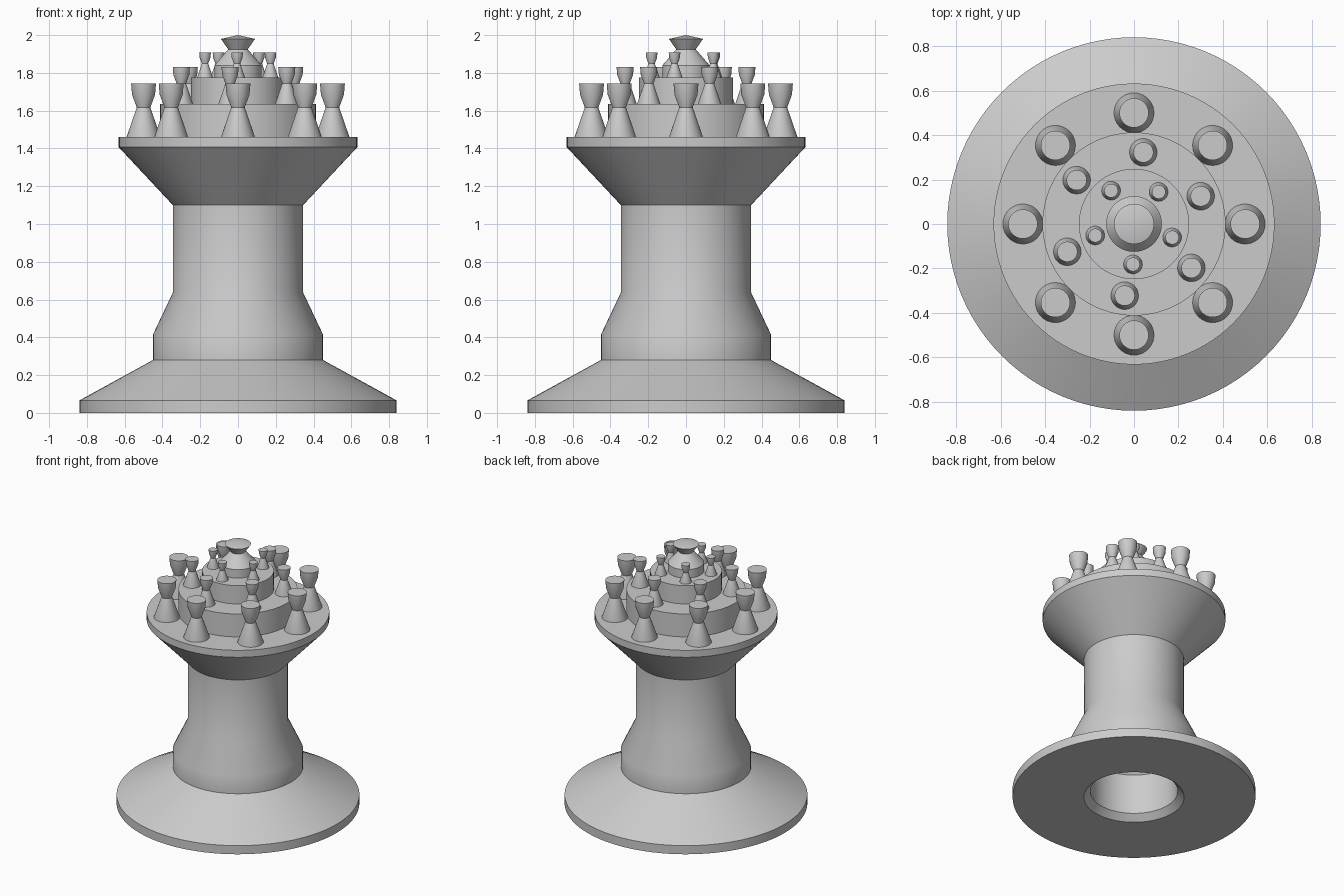
import bpy, bmesh, math
from mathutils import Matrix

cube = bpy.data.objects.get("Cube")
if cube:
    bpy.data.objects.remove(cube, do_unlink=True)

grey = bpy.data.materials.new("plain grey")
grey.use_nodes = True
grey.diffuse_color = (0.6, 0.6, 0.6, 1)
grey.node_tree.nodes["Principled BSDF"].inputs["Base Color"].default_value = (0.6, 0.6, 0.6, 1)


def lathe(name, profile, steps=96):
    """Spin a (radius, height) profile that starts and ends on the z axis."""
    bm = bmesh.new()
    verts = [bm.verts.new((r, 0, z)) for r, z in profile]
    edges = [bm.edges.new(pair) for pair in zip(verts, verts[1:])]
    bmesh.ops.spin(bm, geom=verts + edges, cent=(0, 0, 0), axis=(0, 0, 1),
                   angle=math.tau, steps=steps)
    bmesh.ops.remove_doubles(bm, verts=bm.verts, dist=0.0001)
    bmesh.ops.recalc_face_normals(bm, faces=bm.faces)
    mesh = bpy.data.meshes.new(name)
    bm.to_mesh(mesh)
    bm.free()
    mesh.materials.append(grey)
    obj = bpy.data.objects.new(name, mesh)
    bpy.context.collection.objects.link(obj)
    bpy.ops.object.select_all(action='DESELECT')
    obj.select_set(True)
    bpy.context.view_layer.objects.active = obj
    bpy.ops.object.shade_smooth_by_angle(angle=math.radians(30))
    return obj


# Wide foot and column, bored out from below with a chamfered mouth
lathe("base_and_column", [
    (0, 0.42), (0.24, 0.42), (0.302, 0.35), (0.302, 0.045), (0.347, 0),
    (0.84, 0), (0.84, 0.066), (0.45, 0.28), (0.45, 0.415),
    (0.345, 0.637), (0.345, 1.11), (0, 1.11)])

# Flared collar with a flat rim
lathe("collar", [(0, 1.10), (0.345, 1.10), (0.632, 1.407), (0.632, 1.46), (0, 1.46)])

# Stepped tiers
lathe("lower_tier", [(0, 1.45), (0.412, 1.45), (0.412, 1.635), (0, 1.635)])
lathe("upper_tier", [(0, 1.62), (0.248, 1.62), (0.248, 1.775), (0, 1.775)])

# Crowning finial
lathe("finial", [(0, 1.76), (0.125, 1.76), (0.125, 1.84), (0.052, 1.925),
                 (0.09, 1.98), (0, 2.0)], 64)

# Small waisted pegs standing in a ring on each level
peg = [(0, -0.005), (0.09, -0.005), (0.09, 0), (0.036, 0.157),
       (0.061, 0.225), (0.066, 0.285), (0, 0.285)]


def peg_ring(name, count, radius, height, scale, start):
    first = lathe(name, [(r * scale, z * scale) for r, z in peg], 32)
    for i in range(count):
        obj = first if i == 0 else first.copy()
        if i:
            bpy.context.collection.objects.link(obj)
        obj.name = f"{name}_{i + 1}"
        turn = Matrix.Rotation(math.radians(start) + math.tau * i / count, 4, 'Z')
        obj.matrix_world = turn @ Matrix.Translation((radius, 0, height))


peg_ring("outer_peg", 8, 0.5, 1.46, 1.0, 0)
peg_ring("middle_peg", 6, 0.325, 1.635, 0.69, 22.6)
peg_ring("inner_peg", 5, 0.182, 1.775, 0.47, 52.5)
